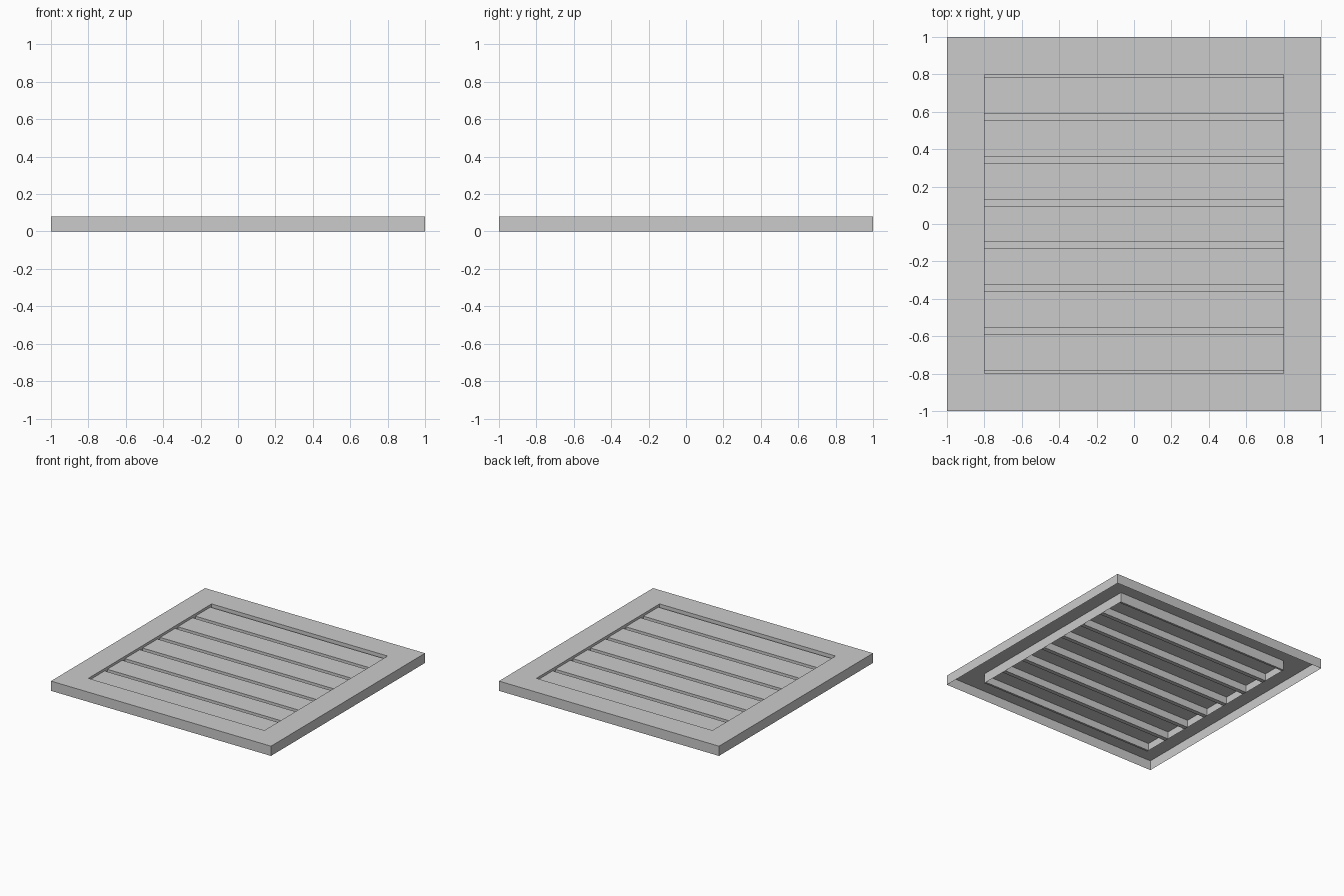
import bpy, bmesh

if "Cube" in bpy.data.objects:
    bpy.data.objects.remove(bpy.data.objects["Cube"])

HEIGHT = 0.08      # frame top
SLAT_Z = 0.06      # slats sit slightly below the rim
OUTER, INNER = 1.0, 0.8
SLATS = 7
GROOVE = 0.035


def finish(bm, name):
    bmesh.ops.remove_doubles(bm, verts=bm.verts, dist=1e-5)
    mesh = bpy.data.meshes.new(name)
    bm.to_mesh(mesh)
    bm.free()
    obj = bpy.data.objects.new(name, mesh)
    bpy.context.collection.objects.link(obj)
    return obj


# Hollow pressed frame: outer skirt, flat rim, inner skirt
bm = bmesh.new()
loops = []
for r, z in [(OUTER, 0), (OUTER, HEIGHT), (INNER, HEIGHT), (INNER, 0)]:
    loops.append([bm.verts.new((sx * r, sy * r, z))
                  for sx, sy in [(-1, -1), (1, -1), (1, 1), (-1, 1)]])
for a, b in zip(loops, loops[1:]):
    for i in range(4):
        j = (i + 1) % 4
        bm.faces.new((a[i], a[j], b[j], b[i]))
finish(bm, "frame")

# Corrugated slat panel: raised slats separated by grooves, half a groove at each end
pitch = 2 * INNER / SLATS
profile = [(-INNER, 0)]
for i in range(SLATS):
    front = -INNER + i * pitch + GROOVE / 2
    back = front + pitch - GROOVE
    profile += [(front, 0), (front, SLAT_Z), (back, SLAT_Z), (back, 0)]
profile.append((INNER, 0))

bm = bmesh.new()
left = [bm.verts.new((-INNER, y, z)) for y, z in profile]
right = [bm.verts.new((INNER, y, z)) for y, z in profile]
for i in range(len(profile) - 1):
    bm.faces.new((left[i], right[i], right[i + 1], left[i + 1]))
finish(bm, "slat_panel")
